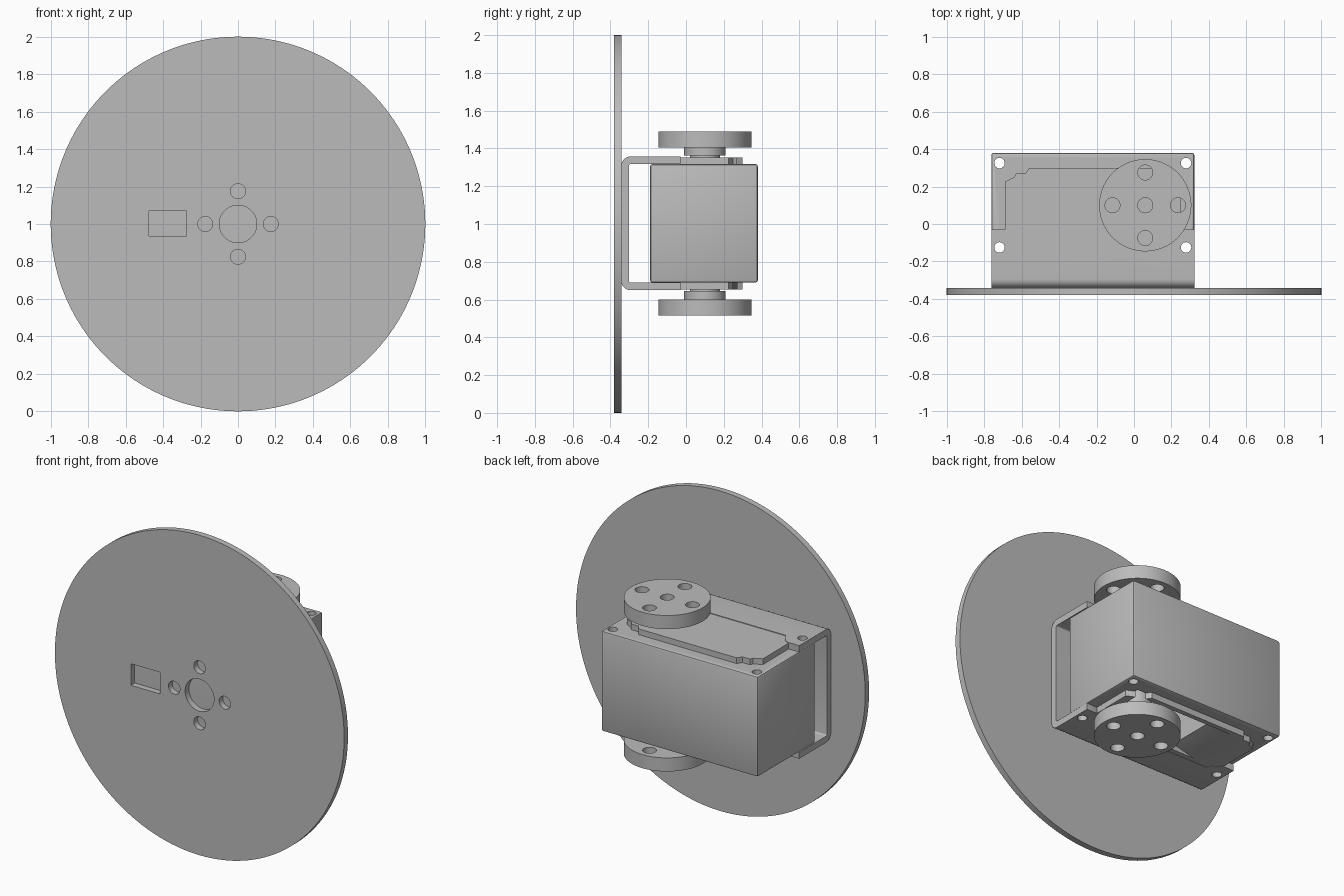
import bpy, bmesh
from math import sin, cos, pi, radians

if "Cube" in bpy.data.objects:
    bpy.data.objects.remove(bpy.data.objects["Cube"])

grey = bpy.data.materials.new("plain_grey")
grey.use_nodes = True
COLOUR = (0.5, 0.5, 0.5, 1)
grey.diffuse_color = COLOUR
grey.node_tree.nodes["Principled BSDF"].inputs["Base Color"].default_value = COLOUR

MID_X = -0.22                       # middle of the motor body
SHAFT = (0.06, 0.1)                 # output axis in plan
AXES = {"x": lambda u, v, w: (w, u, v),
        "y": lambda u, v, w: (u, w, v),
        "z": lambda u, v, w: (u, v, w)}


def prism(name, outline, axis, lo, hi):
    """Extrude a closed outline along an axis."""
    bm = bmesh.new()
    place = AXES[axis]
    face = bm.faces.new([bm.verts.new(place(u, v, lo)) for u, v in outline])
    grown = bmesh.ops.extrude_face_region(bm, geom=[face])["geom"]
    shift = place(0, 0, hi - lo)
    bmesh.ops.translate(bm, vec=shift, verts=[g for g in grown if isinstance(g, bmesh.types.BMVert)])
    bmesh.ops.recalc_face_normals(bm, faces=bm.faces)
    mesh = bpy.data.meshes.new(name)
    bm.to_mesh(mesh)
    bm.free()
    mesh.materials.append(grey)
    obj = bpy.data.objects.new(name, mesh)
    bpy.context.collection.objects.link(obj)
    return obj


def arc(cu, cv, r, start, end, n):
    return [(cu + r * cos(radians(start + (end - start) * i / n)),
             cv + r * sin(radians(start + (end - start) * i / n))) for i in range(n + 1)]


def circle(cu, cv, r, n=48):
    return arc(cu, cv, r, 0, 360, n)[:-1]


def rect(u0, v0, u1, v1):
    return [(u0, v0), (u1, v0), (u1, v1), (u0, v1)]


def mirrored(half):
    """Close a left half outline with its reflection about the body middle."""
    return half + [(2 * MID_X - x, y) for x, y in reversed(half)]


def cross(cu, cv, r):
    return [(cu + r, cv), (cu - r, cv), (cu, cv + r), (cu, cv - r)]


def finish(obj, cutters=(), bevel=0):
    """Apply an optional bevel and the cuts, then shade."""
    if bevel:
        mod = obj.modifiers.new("edge", "BEVEL")
        mod.width, mod.segments = bevel, 2
    for cutter in cutters:
        cutter.hide_render = True
        mod = obj.modifiers.new("cut", "BOOLEAN")
        mod.operation, mod.solver, mod.object = "DIFFERENCE", "EXACT", cutter
    if obj.modifiers:
        graph = bpy.context.evaluated_depsgraph_get()
        mesh = bpy.data.meshes.new_from_object(obj.evaluated_get(graph))
        obj.modifiers.clear()
        obj.data = mesh
    bpy.ops.object.select_all(action="DESELECT")
    bpy.context.view_layer.objects.active = obj
    obj.select_set(True)
    bpy.ops.object.shade_smooth_by_angle(angle=radians(30))


def discard(cutters):
    for cutter in cutters:
        bpy.data.objects.remove(cutter)


# Large round face plate with a hub pattern and a slot
cuts = [prism("cutter", circle(0, 1, 0.1), "y", -0.5, -0.2)]
cuts += [prism("cutter", circle(u, v, 0.04, 32), "y", -0.5, -0.2) for u, v in cross(0, 1, 0.175)]
cuts.append(prism("cutter", rect(-0.475, 0.935, -0.275, 1.07), "y", -0.5, -0.2))
finish(prism("face_plate", circle(0, 1, 1, 160), "y", -0.38, -0.342), cuts)
discard(cuts)

# Screw holes and the bottom cavity with its ramp
screws = [prism("cutter", circle(x, y, 0.028, 24), "z", 0.4, 1.6)
          for x in (-0.718, 0.278) for y in (-0.125, 0.325)]
cavity = prism("cutter", [(-0.5, 0.6), (-0.5, 0.652), (-0.35, 0.69), (-0.35, 0.92),
                          (0.2, 0.92), (0.2, 0.6)], "y", -0.07, 0.27)

# Motor body
finish(prism("motor_body", rect(-0.762, 0.69, 0.322, 1.317), "y", -0.19, 0.38),
       screws + [cavity], bevel=0.012)

# Covers: rectangles notched around the screws
ear = arc(-0.72, -0.125, 0.102, 72, 14, 8)
outline = mirrored([(-0.56, 0.3), (-0.58, 0.27), (-0.63, 0.27), (-0.64, 0.25),
                    (-0.69, 0.225)] + ear)
finish(prism("top_cover", outline, "z", 1.3, 1.353))
finish(prism("bottom_cover", outline, "z", 0.652, 0.7), [cavity])

# U bracket with arms ending in screw ears
outer = [(-0.03, 1.357)] + arc(-0.295, 1.31, 0.047, 90, 180, 8)
outer += arc(-0.295, 0.697, 0.047, 180, 270, 8) + [(-0.03, 0.65)]
inner = [(-0.03, 0.69)] + arc(-0.293, 0.7, 0.01, 270, 180, 4)
inner += arc(-0.293, 1.307, 0.01, 180, 90, 4) + [(-0.03, 1.317)]
gap = prism("cutter", mirrored([(-0.69, 0.1), (-0.69, -0.02)] + ear), "z", 0.5, 1.5)
finish(prism("mounting_bracket", outer + inner, "x", -0.762, 0.322), screws + [gap])
discard(screws + [cavity, gap])

# Output horns above and below, on stepped collars
holes = [prism("cutter", circle(x, y, 0.04, 32), "z", 0.4, 1.6)
         for x, y in cross(*SHAFT, 0.175) + [SHAFT]]
for side, horn, collar, neck in (("top", (1.405, 1.49), (1.363, 1.405), (1.34, 1.363)),
                                 ("bottom", (0.515, 0.6), (0.6, 0.645), (0.645, 0.92))):
    finish(prism(side + "_horn", circle(*SHAFT, 0.246, 96), "z", *horn), holes)
    finish(prism(side + "_collar", circle(*SHAFT, 0.11), "z", *collar))
    finish(prism(side + "_shaft", circle(*SHAFT, 0.08), "z", *neck))
discard(holes)
